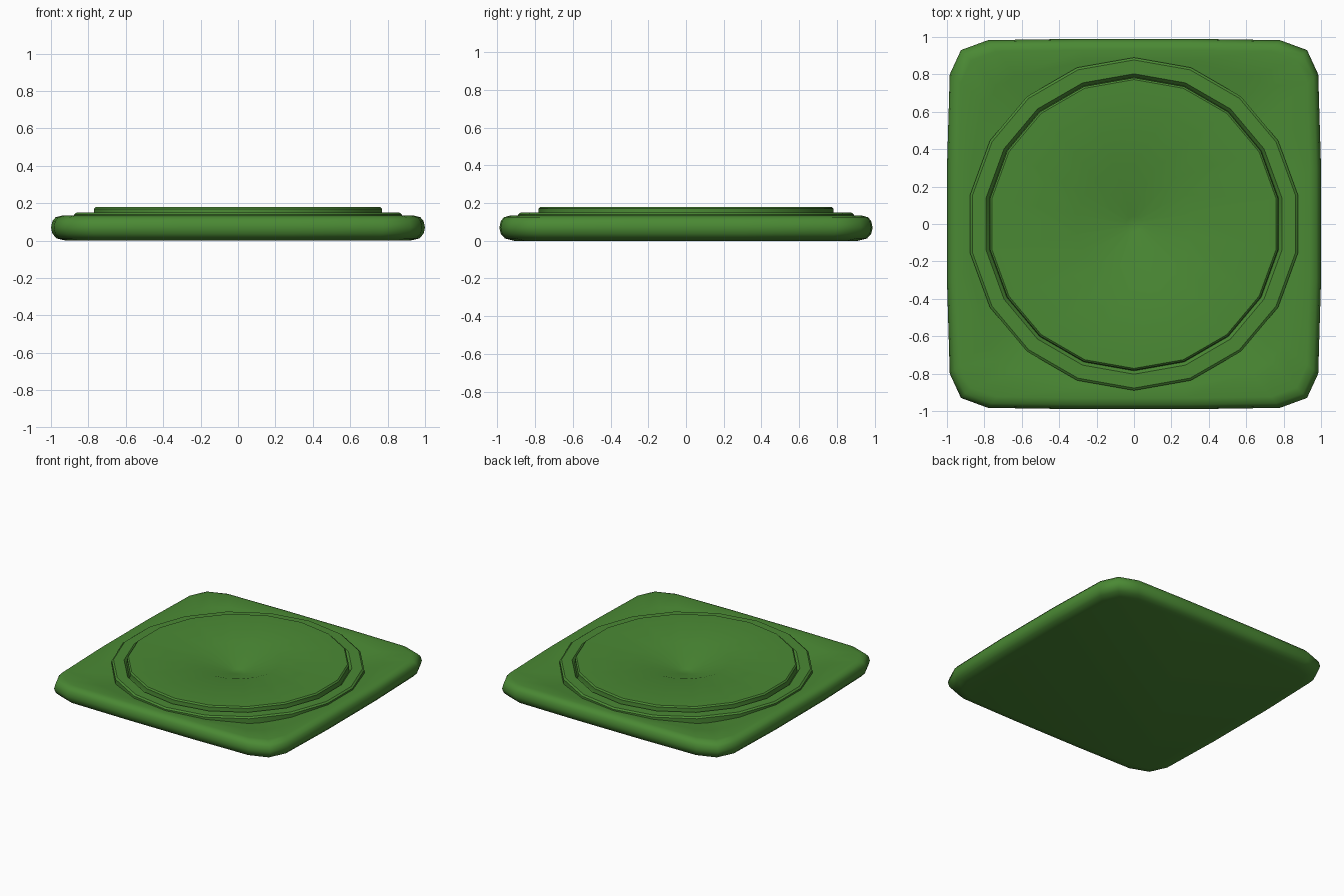
import bpy, bmesh, math

if "Cube" in bpy.data.objects:
    bpy.data.objects.remove(bpy.data.objects["Cube"])

green = bpy.data.materials.new("leaf green")
green.diffuse_color = (0.069, 0.25, 0.034, 1)
green.use_nodes = True
green.node_tree.nodes["Principled BSDF"].inputs["Base Color"].default_value = green.diffuse_color


def skin(name, loops, cap_start, cap_end, angle):
    """Bridge equal-sized loops of points into one smooth-shaded object."""
    bm = bmesh.new()
    rows = [[bm.verts.new(p) for p in loop] for loop in loops]
    n = len(rows[0])
    for a, b in zip(rows, rows[1:]):
        for i in range(n):
            j = (i + 1) % n
            bm.faces.new((a[i], a[j], b[j], b[i]))
    if cap_start:
        bm.faces.new(rows[0][::-1])
    if cap_end:
        bm.faces.new(rows[-1])
    mesh = bpy.data.meshes.new(name)
    bm.to_mesh(mesh)
    bm.free()
    mesh.materials.append(green)
    obj = bpy.data.objects.new(name, mesh)
    bpy.context.collection.objects.link(obj)
    bpy.ops.object.select_all(action='DESELECT')
    obj.select_set(True)
    bpy.context.view_layer.objects.active = obj
    bpy.ops.object.shade_smooth_by_angle(angle=math.radians(angle))
    return obj


# Outline of the rounded square, one quadrant mirrored to all four
quad = [(1.0, 0.3), (0.985, 0.8), (0.925, 0.93), (0.78, 0.983), (0.3, 0.99)]
outline = (quad + [(-x, y) for x, y in quad[::-1]]
           + [(-x, -y) for x, y in quad] + [(x, -y) for x, y in quad[::-1]])

# Plate: rounded rim, then a top that sinks gently towards the round insert
levels = [(0.08, 0.0), (0.03, 0.012), (0.008, 0.037), (0.0, 0.07),
          (0.008, 0.105), (0.025, 0.125), (0.06, 0.134)]
loops = [[(x * (1 - o), y * (1 - o), z) for x, y in outline] for o, z in levels]
rim = loops[-1]
for t in (0.5, 1.0):
    loop = []
    for x, y, z in rim:
        r = math.hypot(x, y)
        gap = (r - 0.84) * t
        k = (r - gap) / r
        loop.append((x * k, y * k, z - 0.1 * gap))
    loops.append(loop)
loops.append([(x, y, 0.06) for x, y, z in loops[-1]])
skin("base_plate", loops, True, True, 50)

# Round insert: stepped ring, groove, raised disc and conical dish
profile = [(0.89, 0.05), (0.89, 0.14), (0.877, 0.15), (0.803, 0.15),
           (0.785, 0.128), (0.782, 0.14), (0.782, 0.17), (0.772, 0.18),
           (0.31, 0.18), (0.042, 0.092)]
SIDES = 18
angles = [math.pi / 2 + 2 * math.pi * i / SIDES for i in range(SIDES)]
skin("round_insert",
     [[(r * math.cos(a), r * math.sin(a), z) for a in angles] for r, z in profile],
     False, True, 30)
